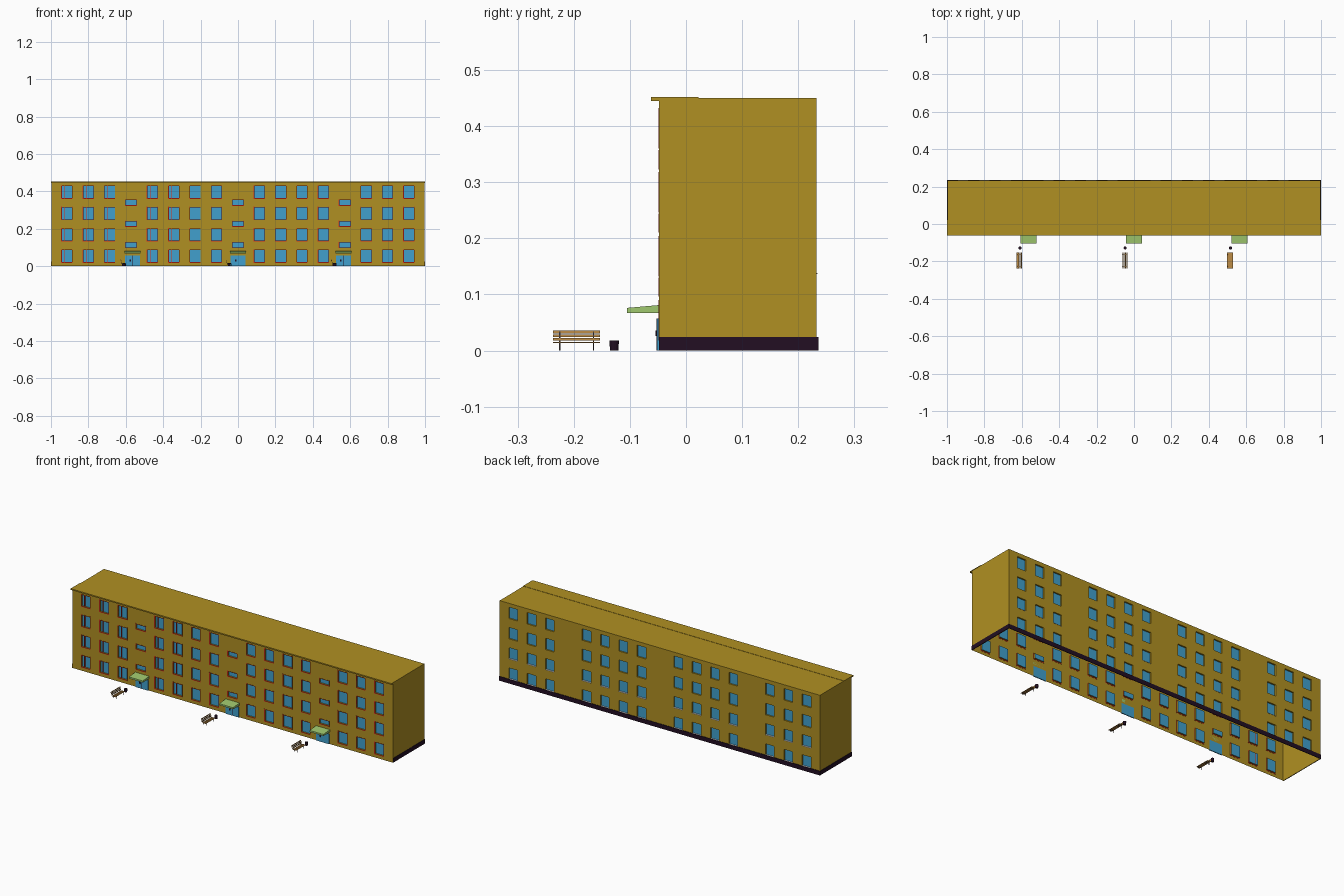
import bpy, bmesh, math
from mathutils import Matrix

if "Cube" in bpy.data.objects:
    bpy.data.objects.remove(bpy.data.objects["Cube"])


def material(name, rgb):
    m = bpy.data.materials.new(name)
    m.diffuse_color = (*rgb, 1)
    m.use_nodes = True
    m.node_tree.nodes["Principled BSDF"].inputs["Base Color"].default_value = m.diffuse_color
    return m


GOLD = material("ochre wall", (0.434, 0.279, 0.016))
BLUE = material("blue glass", (0.053, 0.352, 0.61))
RED = material("red trim", (0.72, 0.03, 0.013))
DARK = material("dark plinth", (0.016, 0.0045, 0.016))
GREEN = material("light green canopy", (0.352, 0.578, 0.156))
WOOD = material("bench wood", (0.515, 0.262, 0.061))
METAL = material("bench metal", (0.05, 0.04, 0.04))
WHITE = material("white sill", (0.75, 0.75, 0.75))


def finish(name, bm, mats):
    me = bpy.data.meshes.new(name)
    bm.to_mesh(me)
    bm.free()
    for m in mats:
        me.materials.append(m)
    ob = bpy.data.objects.new(name, me)
    bpy.context.collection.objects.link(ob)
    return ob


def add_box(bm, x0, x1, y0, y1, z0, z1, mat=0):
    mtx = (Matrix.Translation(((x0 + x1) / 2, (y0 + y1) / 2, (z0 + z1) / 2))
           @ Matrix.Diagonal((x1 - x0, y1 - y0, z1 - z0, 1)))
    verts = bmesh.ops.create_cube(bm, size=1, matrix=mtx)["verts"]
    for f in {f for v in verts for f in v.link_faces}:
        f.material_index = mat
    return verts


def boxes(name, mat, items):
    bm = bmesh.new()
    for it in items:
        add_box(bm, *it)
    return finish(name, bm, [mat])


# main dimensions
HX, FRONT, BACK, TOP = 0.997, -0.048, 0.233, 0.45
STEP = 0.1143
STAIRS = (-5, 0, 5)
COLS = [c for c in range(-8, 9) if c not in STAIRS]
ROW_Z = [0.022 + 0.114 * r for r in range(4)]
WW, WH = 0.054, 0.064
DEPTH = 0.008

windows = [(c * STEP - WW / 2, c * STEP + WW / 2, z, z + WH) for c in COLS for z in ROW_Z]
stair_windows = [(c * STEP - 0.029, c * STEP + 0.029, z, z + 0.026)
                 for c in STAIRS for z in (0.1, 0.214, 0.327)]


def wall(name, y, inward, holes):
    """Wall sheet with real openings, reveals and recessed panes."""
    bm = bmesh.new()
    xs = sorted({round(v, 5) for h in holes for v in h[:2]} | {-HX, HX})
    zs = sorted({round(v, 5) for h in holes for v in h[2:]} | {0.0, TOP})

    def quad(pts, mat=0):
        pts = pts if inward > 0 else pts[::-1]
        bm.faces.new([bm.verts.new(p) for p in pts]).material_index = mat

    for a, b in zip(xs, xs[1:]):
        for c, d in zip(zs, zs[1:]):
            mx, mz = (a + b) / 2, (c + d) / 2
            if not any(h[0] < mx < h[1] and h[2] < mz < h[3] for h in holes):
                quad([(a, y, c), (b, y, c), (b, y, d), (a, y, d)])
    yi = y + inward * DEPTH
    for a, b, c, d in holes:
        quad([(a, yi, c), (b, yi, c), (b, yi, d), (a, yi, d)], 1)
        ring = [(a, c), (b, c), (b, d), (a, d)]
        for (p, q), (r, s) in zip(ring, ring[1:] + ring[:1]):
            quad([(p, y, q), (r, y, s), (r, yi, s), (p, yi, q)])
    bmesh.ops.remove_doubles(bm, verts=bm.verts, dist=1e-5)
    return finish(name, bm, [GOLD, BLUE])


wall("front_wall", FRONT, 1, windows + stair_windows)
wall("back_wall", BACK, -1, windows)

# side walls and roof, with the underside left open
boxes("side_walls", GOLD, [(s * HX - 0.001, s * HX + 0.001, FRONT, BACK, 0, TOP) for s in (-1, 1)])
boxes("roof", GOLD, [(-HX, HX, FRONT, BACK, TOP - 0.002, TOP)])

# overhanging eave along the front
boxes("front_eave", GOLD, [(-1, 1, -0.062, 0.022, 0.449, 0.4515),
                           (-1, 1, -0.062, FRONT, 0.4445, 0.449)])

# plinth around the sides and back
boxes("plinth", DARK, [(-1, 1, BACK, BACK + 0.003, 0, 0.024)]
      + [(min(s * HX, s), max(s * HX, s), FRONT, BACK + 0.003, 0, 0.024) for s in (-1, 1)])

# red frames around the front windows
T = 0.004
frames = []
y0, y1 = FRONT - 0.001, FRONT + 0.001
for a, b, c, d in windows + stair_windows:
    frames += [(a - T, a, y0, y1, c - T, d + T), (b, b + T * 0.6, y0, y1, c - T, d + T),
               (a, b, y0, y1, c - T, c), (a, b, y0, y1, d, d + T * 0.6)]
# uneven mullions in the left-hand flats
for c in (-8, -7, -6, -4, -3):
    for z in ROW_Z:
        x = c * STEP - WW * 0.2
        frames.append((x - 0.0015, x + 0.0015, FRONT + 0.002, FRONT + DEPTH, z, z + WH))
boxes("red_window_frames", RED, frames)

# pale sills on the lower back windows
boxes("back_sills", WHITE, [(a, b, BACK - DEPTH, BACK + 0.001, c, c + 0.002)
                            for a, b, c, d in windows if c < 0.2])


def canopy(x):
    """Wedge-shaped porch roof, higher at the wall."""
    bm = bmesh.new()
    prof = [(-0.105, 0.067), (FRONT, 0.067), (FRONT, 0.081), (-0.105, 0.076)]
    f = bm.faces.new([bm.verts.new((x - 0.043, y, z)) for y, z in prof])
    ext = bmesh.ops.extrude_face_region(bm, geom=[f])["geom"]
    bmesh.ops.translate(bm, vec=(0.086, 0, 0),
                        verts=[v for v in ext if isinstance(v, bmesh.types.BMVert)])
    bmesh.ops.recalc_face_normals(bm, faces=bm.faces)
    finish("entrance_canopy", bm, [GREEN])


def bench(x):
    """Slatted bench running along y, with its back on the left."""
    ya, yb = -0.237, -0.153
    seat = [(x - 0.008 + i * 0.008, x - 0.002 + i * 0.008, ya, yb, 0.0135, 0.0155) for i in range(3)]
    back = [(x - 0.0115 - i * 0.0022, x - 0.0095 - i * 0.0022, ya, yb,
             0.0175 + i * 0.0065, 0.0225 + i * 0.0065) for i in range(3)]
    boxes("bench_slats", WOOD, seat + back)
    bm = bmesh.new()
    for y in (-0.225, -0.165):
        for lx in (x - 0.008, x + 0.011):
            add_box(bm, lx, lx + 0.002, y - 0.001, y + 0.001, 0, 0.0135)
        add_box(bm, x - 0.009, x + 0.014, y - 0.001, y + 0.001, 0.0115, 0.0135)
        post = add_box(bm, x - 0.0095, x - 0.008, y - 0.001, y + 0.001, 0.0115, 0.034)
        for v in post:
            if v.co.z > 0.02:
                v.co.x -= 0.005
    finish("bench_frame", bm, [METAL])


def bin_(x):
    bm = bmesh.new()
    bmesh.ops.create_cone(bm, cap_ends=True, segments=12, radius1=0.0075, radius2=0.0085,
                          depth=0.018, matrix=Matrix.Translation((x, -0.128, 0.009)))
    finish("litter_bin", bm, [DARK])


# three entrances, each with door, canopy, bench and bin
for x in (-0.563, 0, 0.563):
    boxes("entrance_door", BLUE, [(x - 0.04, x + 0.04, FRONT - 0.004, FRONT + 0.001, 0, 0.057)])
    boxes("door_handle", DARK, [(x - 0.017, x - 0.009, FRONT - 0.006, FRONT - 0.004, 0.026, 0.036),
                                (x - 0.001, x + 0.001, FRONT - 0.0045, FRONT - 0.004, 0, 0.057)])
    canopy(x)
    bench(x - 0.049)
    bin_(x - 0.047)
